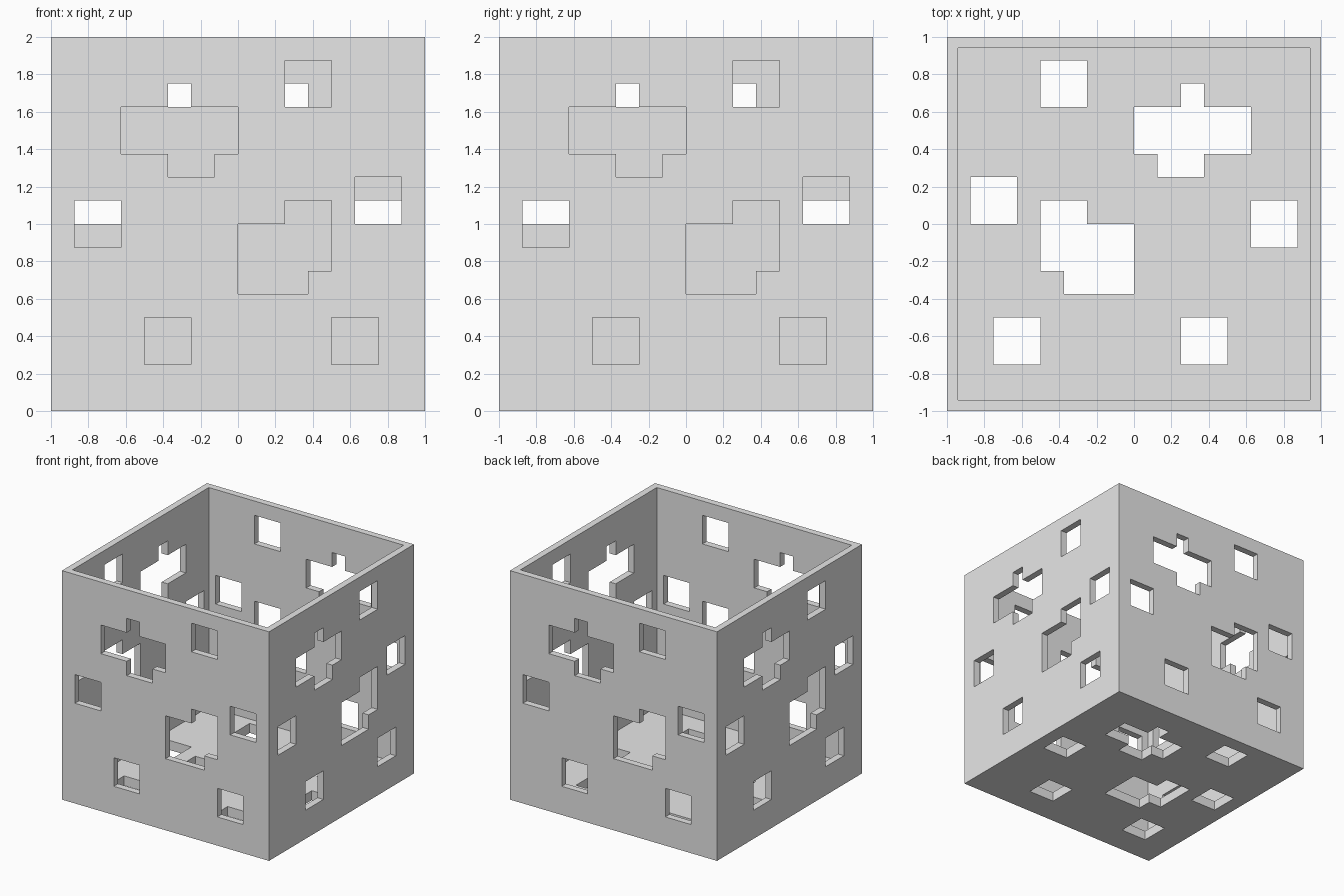
import bpy, bmesh
from math import radians
from mathutils import Matrix, Vector

cube = bpy.data.objects.get("Cube")
if cube:
    bpy.data.objects.remove(cube, do_unlink=True)

WALL = 1 / 12   # panel thickness
CELL = 1 / 8    # hole grid

grey = bpy.data.materials.new("light_grey")
grey.use_nodes = True
grey.diffuse_color = (0.8, 0.8, 0.8, 1)
grey.node_tree.nodes["Principled BSDF"].inputs["Base Color"].default_value = (0.8, 0.8, 0.8, 1)


def square(u, v):
    return [(u, v), (u + 2, v), (u + 2, v + 2), (u, v + 2)]


# Hole outlines in grid cells, measured from the panel centre
HOLES = [square(2, 5), square(-7, -1), square(5, 0), square(-4, -6), square(4, -6),
         # cross-shaped hole
         [(-5, 3), (-3, 3), (-3, 2), (-1, 2), (-1, 3), (0, 3), (0, 5),
          (-2, 5), (-2, 6), (-3, 6), (-3, 5), (-5, 5)],
         # stepped hole
         [(0, -3), (3, -3), (3, -2), (4, -2), (4, 1), (2, 1), (2, 0), (0, 0)]]


def make_object(name, bm):
    bmesh.ops.recalc_face_normals(bm, faces=bm.faces)
    mesh = bpy.data.meshes.new(name)
    bm.to_mesh(mesh)
    bm.free()
    obj = bpy.data.objects.new(name, mesh)
    bpy.context.collection.objects.link(obj)
    mesh.materials.append(grey)
    return obj


# Open-topped box: inset the top face and sink it down to the floor
bm = bmesh.new()
bmesh.ops.create_cube(bm, size=2, matrix=Matrix.Translation((0, 0, 1)))
top = max(bm.faces, key=lambda f: f.calc_center_median().z)
bmesh.ops.inset_region(bm, faces=[top], thickness=WALL)
sunk = bmesh.ops.extrude_discrete_faces(bm, faces=[top])["faces"][0]
bmesh.ops.translate(bm, verts=sunk.verts, vec=(0, 0, WALL - 2))
box = make_object("open_box", bm)

# Hole cutters: one prism per outline on four walls and the floor
bm = bmesh.new()
centre = Matrix.Translation((0, 0, 1))
turns = [Matrix.Rotation(radians(90 * i), 4, 'Z') @ Matrix.Rotation(radians(90), 4, 'X')
         for i in range(4)]
turns.append(Matrix.Rotation(radians(180), 4, 'Y'))
for turn in turns:
    place = centre @ turn
    for outline in HOLES:
        face = bm.faces.new([bm.verts.new(place @ Vector((u * CELL, v * CELL, 0.9)))
                             for u, v in outline])
        ext = bmesh.ops.extrude_face_region(bm, geom=[face], use_keep_orig=True)["geom"]
        bmesh.ops.translate(bm, verts=[g for g in ext if isinstance(g, bmesh.types.BMVert)],
                            vec=turn @ Vector((0, 0, 0.2)))
cutter = make_object("hole_cutter", bm)
cutter.hide_render = True

# Cut the holes, then discard the cutter
cut = box.modifiers.new("holes", 'BOOLEAN')
cut.operation = 'DIFFERENCE'
cut.solver = 'EXACT'
cut.object = cutter
bpy.context.view_layer.objects.active = box
box.select_set(True)
bpy.ops.object.modifier_apply(modifier=cut.name)
bpy.data.objects.remove(cutter, do_unlink=True)
